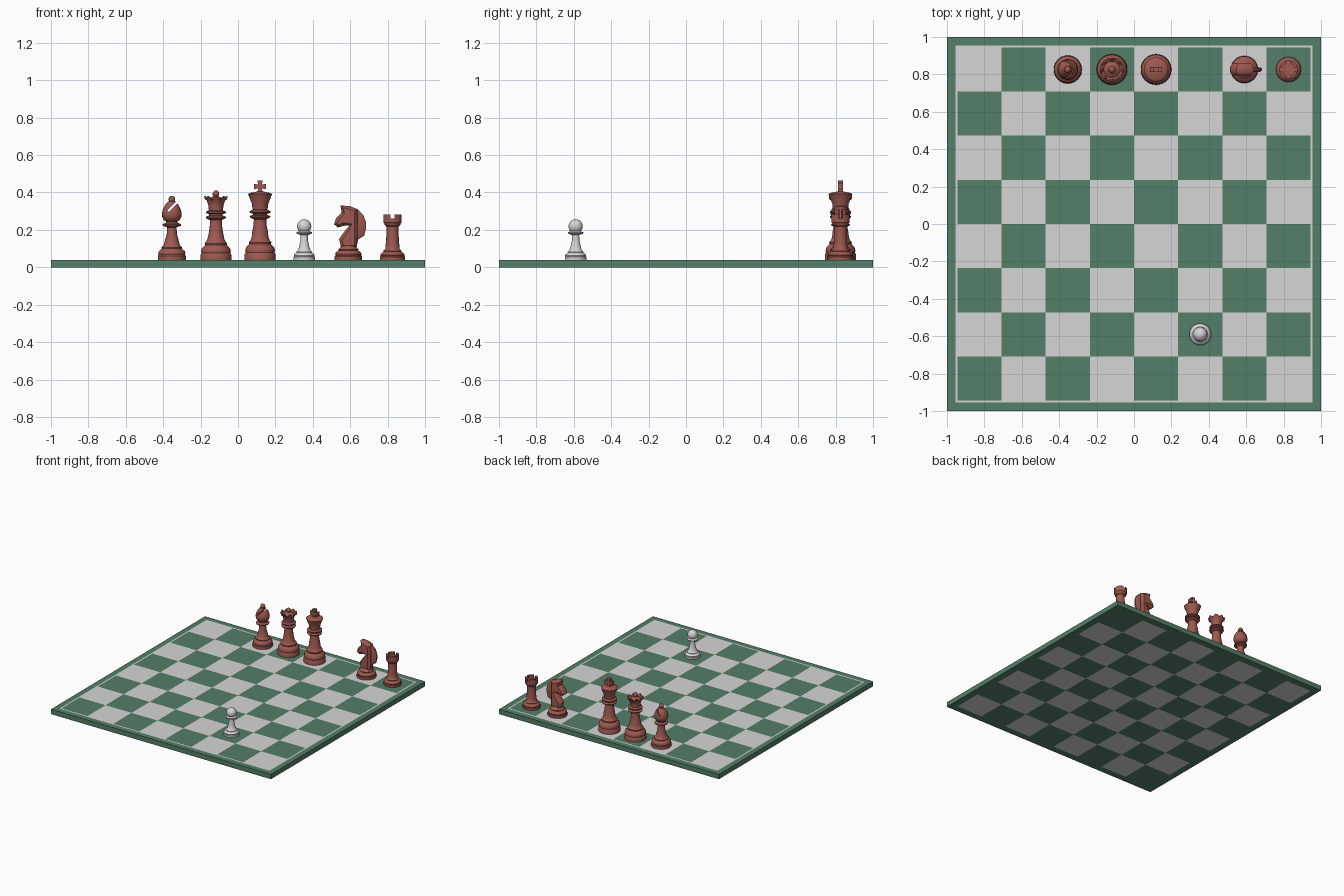
import bpy, bmesh, math
from mathutils import Matrix, Vector

if "Cube" in bpy.data.objects:
    bpy.data.objects.remove(bpy.data.objects["Cube"])


def material(name, colour):
    mat = bpy.data.materials.new(name)
    mat.use_nodes = True
    mat.diffuse_color = (*colour, 1)
    for node in mat.node_tree.nodes:
        if node.type == "BSDF_PRINCIPLED":
            node.inputs["Base Color"].default_value = (*colour, 1)
    return mat


green = material("board_green", (0.09, 0.21, 0.14))
pale = material("pale_grey", (0.67, 0.67, 0.67))
red = material("brick_red", (0.34, 0.1, 0.08))

FLOOR = 0.04          # top of the board
SQUARE = 0.236        # side of one square
HALF = 4 * SQUARE     # half the playing field
LINE = HALF + 0.011   # outer edge of the pale border line


def finish(name, bm, mats, location=(0, 0, 0), smooth=True):
    """Turn a bmesh into a named object."""
    bmesh.ops.recalc_face_normals(bm, faces=bm.faces)
    for face in bm.faces:
        face.smooth = smooth
    mesh = bpy.data.meshes.new(name)
    bm.to_mesh(mesh)
    bm.free()
    if smooth:
        mesh.set_sharp_from_angle(angle=math.radians(35))
    for mat in mats:
        mesh.materials.append(mat)
    obj = bpy.data.objects.new(name, mesh)
    obj.location = location
    bpy.context.scene.collection.objects.link(obj)
    return obj


def lathe(profile, steps=40):
    """Spin a (radius, height) profile, in thousandths, around z."""
    bm = bmesh.new()
    verts = [bm.verts.new((r / 1000, 0, z / 1000)) for r, z in profile]
    edges = [bm.edges.new(pair) for pair in zip(verts, verts[1:])]
    bmesh.ops.spin(bm, geom=verts + edges, cent=(0, 0, 0), axis=(0, 0, 1),
                   angle=math.tau, steps=steps)
    bmesh.ops.remove_doubles(bm, verts=bm.verts, dist=0.0001)
    return bm


def pedestal(radius, height):
    """Stepped foot shared by every piece."""
    steps = [(0, 0), (1, 0), (1, .25), (.94, .32), (.97, .42), (.92, .55),
             (.78, .65), (.71, .7), (.74, .78), (.62, .88), (.55, 1)]
    return [(r * radius, FLOOR * 1000 + z * height) for r, z in steps]


def ball(radius, centre, start=-50):
    """Rounded finial, ending on the axis."""
    angles = [math.radians(start + (90 - start) * i / 9) for i in range(10)]
    return [(radius * math.cos(a), centre + radius * math.sin(a)) for a in angles[:-1]] \
        + [(0, centre + radius)]


def slab(outline, thickness, insets=()):
    """Extrude an (x, z) outline, in thousandths, along y, with domed sides."""
    bm = bmesh.new()
    face = bm.faces.new([bm.verts.new((x / 1000, -thickness / 2, z / 1000))
                         for x, z in outline])
    out = bmesh.ops.extrude_face_region(bm, geom=[face])["geom"]
    moved = [v for v in out if isinstance(v, bmesh.types.BMVert)]
    bmesh.ops.translate(bm, verts=moved, vec=(0, thickness, 0))
    bmesh.ops.recalc_face_normals(bm, faces=bm.faces)
    caps = [f for f in bm.faces if abs(f.normal.y) > 0.9]
    for width, depth in insets:
        bmesh.ops.inset_region(bm, faces=caps, thickness=width, depth=depth)
    return bm


def cut(target, name, boxes):
    """Subtract boxes, given as (size, centre, turn about y)."""
    for i, (size, centre, turn) in enumerate(boxes):
        bm = bmesh.new()
        bmesh.ops.create_cube(bm, size=1, matrix=Matrix.Rotation(turn, 4, "Y")
                              @ Matrix.Diagonal((*size, 1)))
        cutter = finish(f"{name}_{i}", bm, [], target.location + Vector(centre), False)
        cutter.hide_render = True
        cutter.hide_viewport = True
        mod = target.modifiers.new(name, "BOOLEAN")
        mod.operation = "DIFFERENCE"
        mod.solver = "EXACT"
        mod.object = cutter


def place(column, row):
    """Centre of a square."""
    return ((column - 3.5) * SQUARE, (row - 3.5) * SQUARE, 0)


# Board: one slab cut along the square edges and the border line
bm = bmesh.new()
cuts = [-1, -LINE] + [(i - 4) * SQUARE for i in range(9)] + [LINE, 1]
for z in (0, FLOOR):
    grid = [[bm.verts.new((x, y, z)) for y in cuts] for x in cuts]
    for i in range(len(cuts) - 1):
        for j in range(len(cuts) - 1):
            face = bm.faces.new((grid[i][j], grid[i + 1][j],
                                 grid[i + 1][j + 1], grid[i][j + 1]))
            mid = face.calc_center_median()
            reach = max(abs(mid.x), abs(mid.y))
            if reach < HALF:
                face.material_index = (i + j) % 2
            elif reach < LINE and z:
                face.material_index = 1
rims = [e for e in bm.edges if e.is_boundary]
bmesh.ops.bridge_loops(bm, edges=rims)
for face in bm.faces:
    if abs(face.normal.z) < 0.5 and len({round(v.co.z, 3) for v in face.verts}) > 1:
        face.material_index = 0
finish("board", bm, [green, pale], smooth=False)

# Pawn
finish("pawn", lathe(pedestal(58, 55) + [
    (27, 112), (20, 145), (19, 172), (40, 180), (42, 187), (26, 194)]
    + ball(38, 219)), [pale], place(5, 1))

# Rook with a hollow notched top
rook = finish("rook", lathe(pedestal(67, 62) + [
    (36, 130), (32, 180), (32, 218), (42, 226), (44, 234), (49, 240),
    (49, 283), (35, 283), (35, 260), (0, 260)]), [red], place(7, 7))
cut(rook, "rook_notch", [((.02, .2, .05), (0, 0, .287), 0),
                         ((.2, .02, .05), (0, 0, .287), 0)])

# Bishop with a slanted slot
bishop = finish("bishop", lathe(pedestal(75, 85) + [
    (35, 150), (27, 180), (26, 214), (48, 222), (50, 230), (32, 238),
    (31, 246), (42, 252), (51, 270), (53, 288), (48, 310), (36, 333), (20, 352)]
    + ball(18, 364)), [red], place(2, 7))
cut(bishop, "bishop_slot", [((.09, .2, .011), (.012, 0, .332), -math.pi / 4)])

# Queen with a scalloped crown
bm = lathe(pedestal(82, 112) + [
    (38, 185), (33, 220), (32, 252), (52, 262), (55, 270), (36, 277),
    (36, 284), (54, 290), (54, 297), (38, 304), (40, 330), (49, 356),
    (63, 372), (54, 372), (44, 360), (26, 374), (11, 382)] + ball(18, 393))
for v in bm.verts:
    if v.co.xy.length > 0.05 and v.co.z > 0.365:
        v.co.z += 0.009 * math.cos(8 * math.atan2(v.co.y, v.co.x))
finish("queen", bm, [red], place(3, 7))

# King and the flared cross on its head
finish("king", lathe(pedestal(82, 120) + [
    (42, 190), (35, 225), (33, 256), (54, 266), (56, 274), (38, 280),
    (38, 286), (56, 292), (56, 300), (40, 308), (44, 340), (61, 383),
    (64, 391), (55, 397), (22, 404), (0, 405)]), [red], place(4, 7))
cross = []
for i in range(4):
    turn = Matrix.Rotation(i * math.pi / 2, 2)
    cross += [turn @ Vector(p) for p in ((10, -10), (33, -15), (33, 15))]
finish("king_cross", slab([(p.x, p.y + 432) for p in cross], 0.028),
       [red], place(4, 7), False)

# Knight: foot, thick head and neck, thin mane
spot = place(6, 7)
finish("knight_base", lathe(pedestal(73, 72) + [(30, 118), (0, 120)]), [red], spot)
outline = [(-38, 105), (-50, 150), (-26, 185), (6, 224), (-24, 222), (-56, 213),
           (-76, 230), (-67, 260), (-36, 294), (-42, 330), (5, 328), (50, 310),
           (80, 280), (93, 245), (94, 205), (85, 170), (52, 148), (44, 105)]
finish("knight_head", slab([(min(x, 48), z) for x, z in outline], 0.03,
                           [(.008, .011), (.008, .006)]), [red], spot)
finish("knight_mane", slab(outline, 0.012, [(.01, .006)]), [red], spot)
